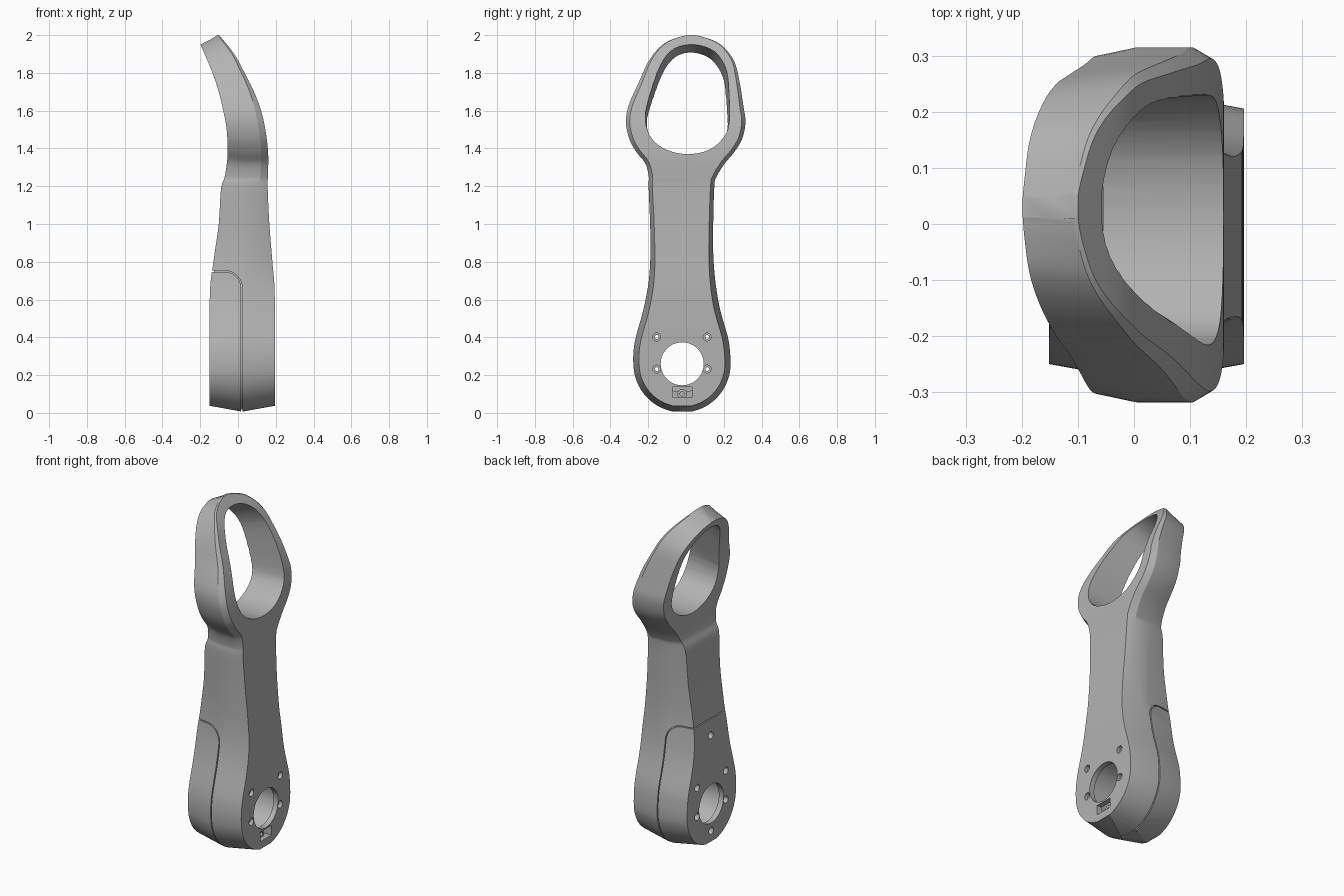
import bpy, bmesh, math
from mathutils import Vector

cube = bpy.data.objects.get("Cube")
if cube:
    bpy.data.objects.remove(cube, do_unlink=True)

grey = bpy.data.materials.new("satin grey")
grey.use_nodes = True
grey.diffuse_color = (0.45, 0.45, 0.45, 1)
grey.node_tree.nodes["Principled BSDF"].inputs["Base Color"].default_value = grey.diffuse_color

HUB = Vector((-0.02, 0.26))  # hub centre in y, z


def make_object(name, verts, faces):
    mesh = bpy.data.meshes.new(name)
    mesh.from_pydata(verts, [], faces)
    bm = bmesh.new()
    bm.from_mesh(mesh)
    bmesh.ops.recalc_face_normals(bm, faces=bm.faces)
    bm.to_mesh(mesh)
    bm.free()
    mesh.materials.append(grey)
    obj = bpy.data.objects.new(name, mesh)
    bpy.context.scene.collection.objects.link(obj)
    return obj


def loft(name, rings):
    """Join equal closed rings, with a cap on the first and last."""
    n = len(rings[0])
    faces = [tuple(range(n)), tuple(range((len(rings) - 1) * n, len(rings) * n))]
    for r in range(len(rings) - 1):
        for i in range(n):
            j = (i + 1) % n
            faces.append((r * n + i, r * n + j, r * n + n + j, r * n + n + i))
    return make_object(name, [p for ring in rings for p in ring], faces)


def cylinder_x(name, y, z, radius, x0, x1, sides=32):
    angles = [math.tau * i / sides for i in range(sides)]
    return loft(name, [[(x, y + radius * math.cos(a), z + radius * math.sin(a)) for a in angles]
                       for x in (x0, x1)])


def cut(target, cutter):
    mod = target.modifiers.new("cut", 'BOOLEAN')
    mod.operation = 'DIFFERENCE'
    mod.solver = 'EXACT'
    mod.object = cutter
    bpy.context.view_layer.objects.active = target
    bpy.ops.object.modifier_apply(modifier=mod.name)
    bpy.data.objects.remove(cutter, do_unlink=True)


def spline(points, steps, closed=False):
    """Catmull-Rom curve through the points."""
    pts = [Vector(p) for p in points]
    n = len(pts)
    pick = (lambda i: pts[i % n]) if closed else (lambda i: pts[max(0, min(n - 1, i))])
    out = []
    for i in range(n if closed else n - 1):
        a, b, c, d = (pick(i + k) for k in (-1, 0, 1, 2))
        for s in range(steps):
            t = s / steps
            out.append(0.5 * (2 * b + (c - a) * t + (2 * a - 5 * b + 4 * c - d) * t * t
                              + (3 * b - a - 3 * c + d) * t ** 3))
    return out if closed else out + [pts[-1]]


def lookup(curve, z):
    """Interpolate the remaining columns of a curve whose first column is z."""
    z = max(curve[0][0], min(curve[-1][0], z))
    for a, b in zip(curve, curve[1:]):
        if z <= b[0]:
            return Vector(a).lerp(Vector(b), (z - a[0]) / (b[0] - a[0]))
    return Vector(curve[-1])


# Side profile: height, back x, front x
PROFILE = spline([(0, -.15, .195), (.6, -.15, .195), (.8, -.13, .182), (1, -.102, .166),
                  (1.19, -.09, .157), (1.25, -.07, .158), (1.37, -.055, .16),
                  (1.5, -.06, .145), (1.6, -.078, .122), (1.7, -.102, .085),
                  (1.8, -.135, .035), (1.9, -.177, -.02), (2, -.22, -.1)], 5)
# Edge shape: height, back inset, back-mid inset, front inset, mid positions across depth
EDGES = [(0, .03, 0, .03, .48, .52), (.6, .03, 0, .03, .48, .54), (.9, .02, 0, .022, .45, .75),
         (1.2, .018, 0, .02, .4, .82), (1.6, .015, 0, .02, .35, .84),
         (1.8, .02, .008, .015, .4, .88), (2, .05, .028, 0, .45, .92)]
# Outline: height, low y, high y
hub_rows = []
for step in range(1, 8):
    a = math.radians(12 * step)
    hub_rows.append((HUB.y - .258 * math.cos(a), HUB.x - .258 * math.sin(a),
                     HUB.x + .256 * math.sin(a)))
ROWS = spline(hub_rows + [
    (.31, -.279, .234), (.4, -.266, .222), (.55, -.225, .18), (.7, -.197, .155),
    (.85, -.188, .144), (1, -.19, .144), (1.2, -.198, .15), (1.25, -.197, .162),
    (1.32, -.215, .205), (1.38, -.262, .255), (1.45, -.3, .297), (1.54, -.318, .315),
    (1.63, -.303, .303), (1.75, -.25, .284), (1.85, -.205, .26), (1.92, -.155, .215),
    (1.965, -.1, .16), (1.99, -.035, .09), (2, .01, .05)], 4)


def body_shell(name, shrink=0.0):
    """Loft sections up the handle; each side has a faceted edge of four points."""
    n = len(ROWS)
    loop = [Vector((r[2], r[0])) for r in ROWS] + [Vector((r[1], r[0])) for r in reversed(ROWS)]
    edges = []
    for i, p in enumerate(loop):
        t = (loop[(i + 1) % len(loop)] - loop[i - 1]).normalized()
        inward = Vector((-t.y, t.x))
        _, back_in, mid_in, front_in, f1, f2 = lookup(EDGES, p.y)
        back = p + inward * (back_in + shrink)
        front = p + inward * (front_in + shrink)
        xb = lookup(PROFILE, back.y)[1] + shrink
        xf = lookup(PROFILE, front.y)[2] - shrink
        edge = [(xb, *back)]
        for f, inset in ((f1, mid_in), (f2, 0)):
            edge.append((xb + (xf - xb) * f, *(p + inward * (inset + shrink))))
        edges.append(edge + [(xf, *front)])
    return loft(name, [edges[i] + edges[2 * n - 1 - i][::-1] for i in range(n)])


body = body_shell("handle_body")

# Large opening through the head, with walls square to its curve
rim = spline([(.01, 1.37), (.12, 1.392), (.2, 1.46), (.23, 1.55), (.225, 1.75), (.2, 1.85),
              (.14, 1.92), (.04, 1.95), (-.06, 1.93), (-.13, 1.85), (-.195, 1.67),
              (-.215, 1.55), (-.18, 1.45), (-.1, 1.392)], 4, closed=True)
rings = []
for x in (.3, -.35):
    ring = []
    for y, z in rim:
        t = max(0, min(1, (z - 1.4) / .5))
        dx = x - lookup(PROFILE, z)[2]
        ring.append((x, y + .6 * y * t * dx, z + .35 * t * dx))
    rings.append(ring)
cut(body, loft("head_opening_cutter", rings))

# Shallow seam around the battery cover on the back half of the hub
groove_rings = []
for side in (-.003, .003):
    path = [(.02 + side, -.1)]
    for k in range(9):
        a = math.radians(90 * k / 8)
        path.append((-.07 + (.09 + side) * math.cos(a), .66 + (.09 + side) * math.sin(a)))
    groove_rings.append(path + [(-.3, .75 + side)])
strip = groove_rings[0] + groove_rings[1][::-1]
groove = loft("seam_cutter", [[(x, y, z) for x, z in strip] for y in (-.5, .5)])
cut(groove, body_shell("seam_core", shrink=.01))
cut(body, groove)

# Hollow hub with a round window on both sides
cut(body, cylinder_x("hub_cavity_cutter", *HUB, .15, -.12, .165, 48))
cut(body, cylinder_x("hub_window_cutter", *HUB, .114, -.3, .3, 48))

# Screw holes: wide countersinks on both faces around a narrow bore
for y in (-.155, .112):
    for z in (.232, .402):
        cut(body, cylinder_x("front_sink_cutter", y, z, .021, .175, .3, 20))
        cut(body, cylinder_x("back_sink_cutter", y, z, .021, -.3, -.12, 20))
        cut(body, cylinder_x("bore_cutter", y, z, .01, -.31, .31, 16))
for z in (.1, .66):
    cut(body, cylinder_x("cover_hole_cutter", HUB.x, z, .021, -.3, -.1, 20))

# Rectangular socket on the front face with a screw boss inside
socket = [(-.072, .082), (.032, .082), (.032, .138), (-.072, .138)]
cut(body, loft("socket_cutter", [[(x, y, z) for y, z in socket] for x in (.13, .3)]))
boss = cylinder_x("socket_boss", HUB.x, .1, .026, .1, .165, 24)
cut(boss, cylinder_x("boss_bore_cutter", HUB.x, .1, .012, .13, .3, 16))

for obj in (body, boss):
    bpy.ops.object.select_all(action='DESELECT')
    obj.select_set(True)
    bpy.context.view_layer.objects.active = obj
    bpy.ops.object.shade_smooth_by_angle(angle=math.radians(25))
